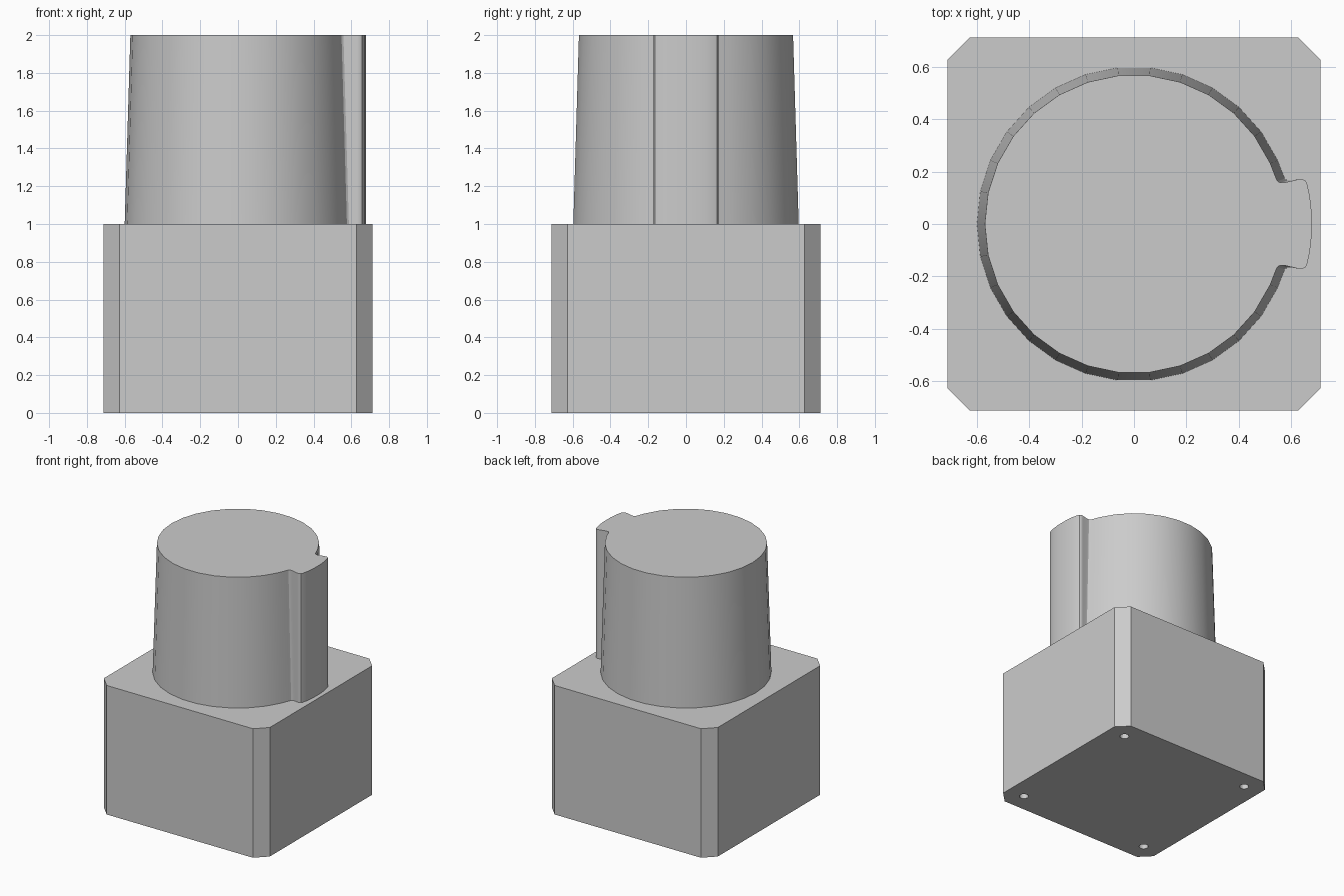
import bpy, bmesh, math

if "Cube" in bpy.data.objects:
    bpy.data.objects.remove(bpy.data.objects["Cube"], do_unlink=True)

grey = bpy.data.materials.new("light grey")
grey.use_nodes = True
GREY = (0.6, 0.6, 0.6, 1)
grey.diffuse_color = GREY
grey.node_tree.nodes["Principled BSDF"].inputs["Base Color"].default_value = GREY


def loft(name, lower, upper, z0, z1):
    """Closed solid between two outlines with equal point counts."""
    bm = bmesh.new()
    a = [bm.verts.new((x, y, z0)) for x, y in lower]
    b = [bm.verts.new((x, y, z1)) for x, y in upper]
    n = len(a)
    for i in range(n):
        j = (i + 1) % n
        bm.faces.new((a[i], a[j], b[j], b[i]))
    bm.faces.new(a[::-1])
    bm.faces.new(b)
    mesh = bpy.data.meshes.new(name)
    bm.to_mesh(mesh)
    bm.free()
    mesh.materials.append(grey)
    obj = bpy.data.objects.new(name, mesh)
    bpy.context.collection.objects.link(obj)
    return obj


def activate(obj):
    bpy.ops.object.select_all(action='DESELECT')
    obj.select_set(True)
    bpy.context.view_layer.objects.active = obj


def polar(points):
    return [(r * math.cos(math.radians(d)), r * math.sin(math.radians(d))) for r, d in points]


# Square base block with chamfered vertical corners
H, C = 0.712, 0.085
octagon = []
for sx, sy in ((1, 1), (-1, 1), (-1, -1), (1, -1)):
    pair = [(sx * H, sy * (H - C)), (sx * (H - C), sy * H)]
    octagon += pair if sx * sy > 0 else pair[::-1]
base = loft("base_block", octagon, octagon, 0, 1)

# Four screw holes in the underside
for sx in (-1, 1):
    for sy in (-1, 1):
        ring = [(sx * 0.567 + x, sy * 0.567 + y)
                for x, y in polar([(0.033, i * 22.5) for i in range(16)])]
        cutter = loft("hole_cutter", ring, ring, -0.1, 0.3)
        cutter.hide_render = True
        mod = base.modifiers.new("screw_hole", 'BOOLEAN')
        mod.operation = 'DIFFERENCE'
        mod.solver = 'EXACT'
        mod.object = cutter
        activate(base)
        bpy.ops.object.modifier_apply(modifier=mod.name)
        bpy.data.objects.remove(cutter, do_unlink=True)


# Tapered round post with a straight, filleted key on its left side
def post_outline(r):
    half_key = [(0.68, 4), (0.68, 9), (0.679, 13), (0.676, 14.1), (0.666, 14.9), (0.65, 15.2),
                (r + 0.025, 15.4), (r + 0.01, 15.8), (r + 0.002, 16.7), (r, 18.3)]
    circle = [(r, d) for d in range(24, 337, 12)]
    mirrored = [(q, -d) for q, d in reversed(half_key)]
    return polar(half_key + circle + mirrored)


post = loft("keyed_post", post_outline(0.6), post_outline(0.57), 1, 2)
activate(post)
bpy.ops.object.shade_smooth_by_angle(angle=math.radians(32))
